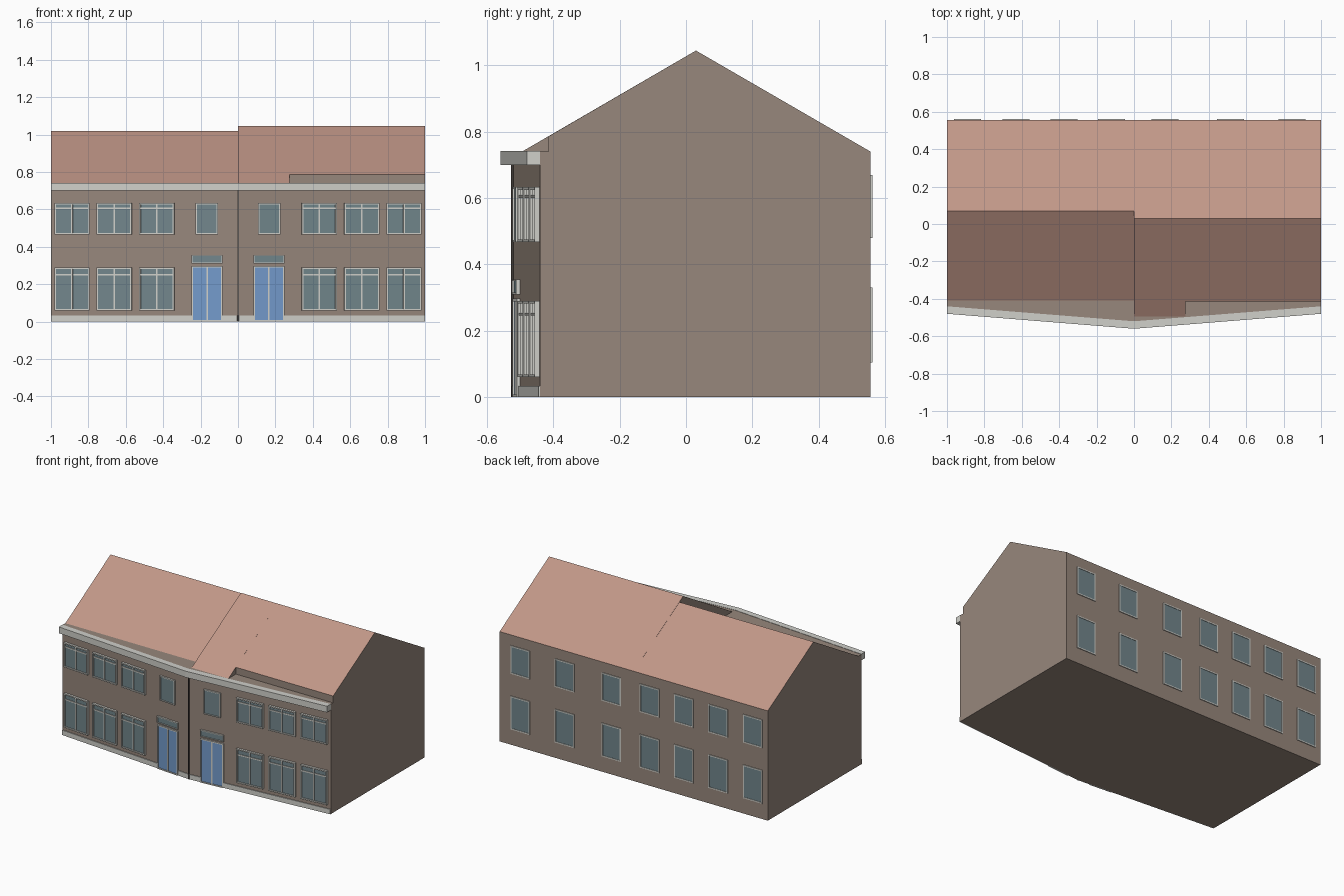
import bpy, bmesh
from mathutils import Vector

if "Cube" in bpy.data.objects:
    bpy.data.objects.remove(bpy.data.objects["Cube"])


def material(name, rgb):
    lin = [((c / 255 + 0.055) / 1.055) ** 2.4 for c in rgb]
    m = bpy.data.materials.new(name)
    m.diffuse_color = (*lin, 1)
    m.use_nodes = True
    m.node_tree.nodes["Principled BSDF"].inputs["Base Color"].default_value = m.diffuse_color
    return m


WALL = material("brown brick", (151, 135, 124))
ROOF = material("terracotta roof", (193, 151, 136))
TRIM = material("pale trim", (208, 208, 202))
GLASS = material("grey glass", (114, 134, 140))
DOOR = material("blue door", (116, 155, 204))
DARK = material("dark pipe", (60, 55, 52))


def finish(bm, name, mats):
    bmesh.ops.recalc_face_normals(bm, faces=bm.faces)
    me = bpy.data.meshes.new(name)
    bm.to_mesh(me)
    bm.free()
    ob = bpy.data.objects.new(name, me)
    for m in mats:
        me.materials.append(m)
    bpy.context.collection.objects.link(ob)
    return ob


def prism(bm, a, b, mat=0):
    """Solid between two matching outlines."""
    va = [bm.verts.new(p) for p in a]
    vb = [bm.verts.new(p) for p in b]
    n = len(a)
    faces = [bm.faces.new(va), bm.faces.new(vb[::-1])]
    for i in range(n):
        j = (i + 1) % n
        faces.append(bm.faces.new((va[i], vb[i], vb[j], va[j])))
    for f in faces:
        f.material_index = mat


def plan_solid(name, outline, z0, z1, mat):
    bm = bmesh.new()
    prism(bm, [(x, y, z0) for x, y in outline], [(x, y, z1) for x, y in outline])
    return finish(bm, name, [mat])


def on_wall(side, x, d):
    """Point on a facade, moved d outwards; side 0 is the back."""
    if side == 0:
        return Vector((x, 0.557 + d, 0))
    n = Vector((0.08 * side, -1, 0)).normalized()
    return Vector((x * side, -0.52 + 0.08 * x, 0)) + n * d


def slab(bm, side, x0, x1, z0, z1, d, mat=0):
    quad = [on_wall(side, x0, -0.002), on_wall(side, x1, -0.002),
            on_wall(side, x1, d), on_wall(side, x0, d)]
    prism(bm, [p + Vector((0, 0, z0)) for p in quad],
          [p + Vector((0, 0, z1)) for p in quad], mat)


def opening(name, side, x0, x1, z0, z1, fill, d, mullion=False, transom=None, w=0.008):
    """Framed panel: fill plate, four frame bars, optional dividing bars."""
    bm = bmesh.new()
    slab(bm, side, x0 + w / 2, x1 - w / 2, z0 + w / 2, z1 - w / 2, d * 0.5, 1)
    for a, b in ((x0, x0 + w), (x1 - w, x1)):
        slab(bm, side, a, b, z0, z1, d)
    for a, b in ((z0, z0 + w), (z1 - w, z1)):
        slab(bm, side, x0 + w, x1 - w, a, b, d)
    if mullion:
        c = (x0 + x1) / 2
        slab(bm, side, c - w / 2, c + w / 2, z0 + w, z1 - w, d * 0.9)
    if transom:
        slab(bm, side, x0 + w, x1 - w, transom - w / 2, transom + w / 2, d * 0.8)
    finish(bm, name, [TRIM, fill])


# main walls with the bent front
plan_solid("walls", [(-1, -0.44), (0, -0.52), (1, -0.44), (1, 0.557), (-1, 0.557)], 0, 0.74, WALL)


# roofs: sloping faces are tiled, upright faces are brick
def roof(name, x0, x1, profile):
    bm = bmesh.new()
    prism(bm, [(x0, y, z) for y, z in profile], [(x1, y, z) for y, z in profile])
    bmesh.ops.recalc_face_normals(bm, faces=bm.faces)
    for f in bm.faces:
        f.material_index = 1 if f.normal.z > 0.3 else 0
    finish(bm, name, [WALL, ROOF])


roof("left_roof", -1, 0, [(-0.41, 0.74), (0.07, 1.02), (0.557, 0.74)])
roof("right_roof_inner", 0, 0.275, [(-0.495, 0.74), (0.03, 1.045), (0.557, 0.74)])
roof("right_roof_outer", 0.275, 1, [(-0.415, 0.74), (-0.415, 0.786), (0.03, 1.045), (0.557, 0.74)])

# cornice along the bent front
plan_solid("cornice", [(-1, -0.48), (0, -0.56), (1, -0.48), (1, -0.44), (0, -0.52), (-1, -0.44)],
           0.7, 0.742, TRIM)

for side, label in ((-1, "left"), (1, "right")):
    # plinth, broken by the door
    bm = bmesh.new()
    slab(bm, side, 0.004, 0.083, 0, 0.033, 0.005)
    slab(bm, side, 0.247, 0.999, 0, 0.033, 0.005)
    finish(bm, label + "_plinth", [TRIM])
    # three wide windows on each floor
    for i, (x0, x1) in enumerate(((0.34, 0.527), (0.567, 0.755), (0.793, 0.98))):
        opening(f"{label}_lower_window_{i}", side, x0, x1, 0.06, 0.29, GLASS, 0.015, True, 0.25)
        opening(f"{label}_upper_window_{i}", side, x0, x1, 0.467, 0.633, GLASS, 0.015, True, 0.605)
    # small window, door and the light over it
    opening(label + "_small_window", side, 0.107, 0.225, 0.467, 0.633, GLASS, 0.012, w=0.006)
    opening(label + "_door", side, 0.083, 0.247, 0, 0.297, DOOR, 0.01, True)
    opening(label + "_door_light", side, 0.083, 0.247, 0.31, 0.355, GLASS, 0.012, w=0.005)

# joint between the two houses
plan_solid("downpipe", [(-0.004, -0.527), (0.004, -0.527), (0.004, -0.515), (-0.004, -0.515)],
           0, 0.7, DARK)

# back windows
for i, x in enumerate((-0.89, -0.63, -0.375, -0.12, 0.165, 0.515, 0.845)):
    for floor, z0, z1 in (("lower", 0.105, 0.33), ("upper", 0.48, 0.67)):
        opening(f"back_{floor}_window_{i}", 0, x - 0.072, x + 0.072, z0, z1, GLASS, 0.005)
